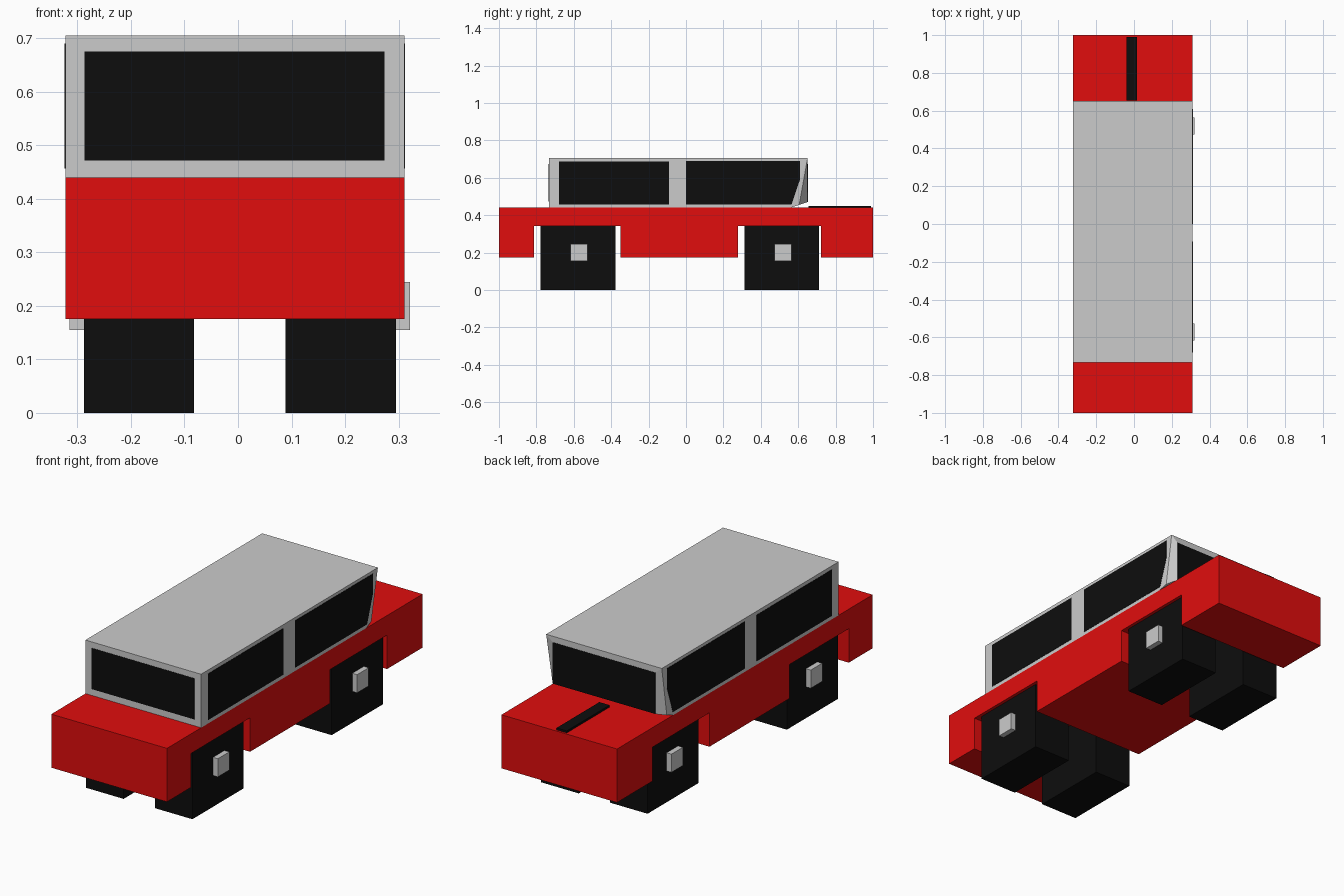
import bpy, bmesh

if "Cube" in bpy.data.objects:
    bpy.data.objects.remove(bpy.data.objects["Cube"])

XL, XR = -0.3225, 0.311   # left and right body sides
XC = (XL + XR) / 2
WC = 0.0035               # centre line of the wheels


def material(name, color):
    m = bpy.data.materials.new(name)
    m.diffuse_color = (*color, 1)
    m.use_nodes = True
    m.node_tree.nodes["Principled BSDF"].inputs["Base Color"].default_value = m.diffuse_color
    return m


RED = material("red_paint", (0.75, 0.004, 0.004))
BLACK = material("black", (0.004, 0.004, 0.004))


def add_object(name, bm, mat=None):
    bmesh.ops.recalc_face_normals(bm, faces=bm.faces)
    me = bpy.data.meshes.new(name)
    bm.to_mesh(me)
    bm.free()
    ob = bpy.data.objects.new(name, me)
    bpy.context.collection.objects.link(ob)
    if mat:
        me.materials.append(mat)
    return ob


def prism(name, profile, x0, x1, mat=None):
    """Extrude a (y, z) profile from x0 to x1."""
    bm = bmesh.new()
    face = bm.faces.new([bm.verts.new((x0, y, z)) for y, z in profile])
    ext = bmesh.ops.extrude_face_region(bm, geom=[face])
    verts = [g for g in ext["geom"] if isinstance(g, bmesh.types.BMVert)]
    bmesh.ops.translate(bm, verts=verts, vec=(x1 - x0, 0, 0))
    return add_object(name, bm, mat)


def box(name, x0, x1, y0, y1, z0, z1, mat=None):
    return prism(name, [(y0, z0), (y1, z0), (y1, z1), (y0, z1)], x0, x1, mat)


# Lower body with square wheel arches cut right across
prism("body", [(-1, 0.175), (-0.813, 0.175), (-0.813, 0.343), (-0.35, 0.343),
               (-0.35, 0.175), (0.277, 0.175), (0.277, 0.343), (0.722, 0.343),
               (0.722, 0.175), (1, 0.175), (1, 0.44), (-1, 0.44)], XL, XR, RED)

# Cabin: slanted rear pillars around an upright rear screen
bm = bmesh.new()
rows = {}
for key, inset, y, z in (("fb", 0, -0.733, 0.44), ("ft", 0, -0.733, 0.705),
                         ("a", 0, 0.65, 0.705), ("b", 0, 0.56, 0.44),
                         ("p", 0.004, 0.605, 0.455), ("c", 0.036, 0.65, 0.47),
                         ("d", 0.036, 0.65, 0.675)):
    rows[key] = [bm.verts.new((x, y, z)) for x in (XL + inset, XR - inset)]
for s in (0, 1):
    for keys in (("fb", "ft", "a", "b"), ("a", "b", "p"), ("a", "p", "c", "d")):
        bm.faces.new([rows[k][s] for k in keys])
loop = ("fb", "ft", "a", "d", "c", "p", "b", "fb")
for k, n in zip(loop, loop[1:]):
    bm.faces.new([rows[k][0], rows[k][1], rows[n][1], rows[n][0]])
add_object("cabin", bm)

# Front and rear windows
T = 0.0015
box("front_window", -0.287, 0.274, -0.733 - T, -0.73, 0.472, 0.675, BLACK)
box("rear_window", -0.287, 0.274, 0.647, 0.65 + T, 0.471, 0.675, BLACK)

# Side windows
for side, x0, x1 in (("left", XL - T, XL + T), ("right", XR - T, XR + T)):
    box(side + "_front_side_window", x0, x1, -0.68, -0.092, 0.458, 0.687, BLACK)
    prism(side + "_rear_side_window",
          [(0, 0.457), (0.564, 0.457), (0.61, 0.592), (0.61, 0.69), (0, 0.69)],
          x0, x1, BLACK)

# Stripe on the rear deck
box("deck_stripe", -0.04, 0.016, 0.655, 0.99, 0.42, 0.45, BLACK)

# Block wheels with square hubs
for side, s in (("left", -1), ("right", 1)):
    for end, y in (("front", -0.578), ("rear", 0.512)):
        xs = sorted((WC + s * 0.0855, WC + s * 0.2915))
        box(f"{end}_{side}_wheel", *xs, y - 0.2, y + 0.2, 0, 0.4, BLACK)
        xs = sorted((WC + s * 0.27, WC + s * 0.318))
        hy = y + 0.006
        box(f"{end}_{side}_hub", *xs, hy - 0.045, hy + 0.045, 0.155, 0.245)
